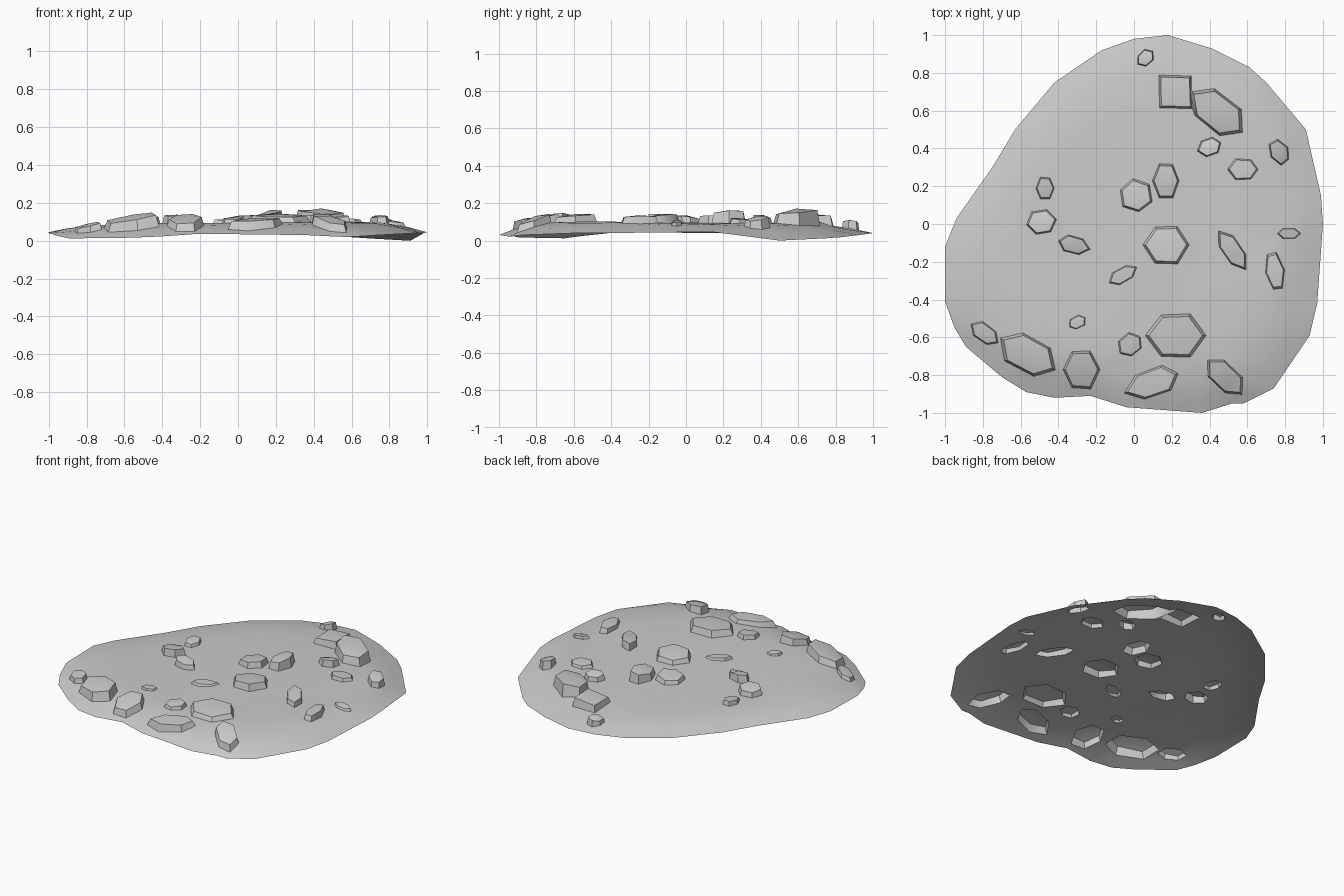
import bpy, math, random
from mathutils import Vector
from mathutils.geometry import delaunay_2d_cdt

if "Cube" in bpy.data.objects:
    bpy.data.objects.remove(bpy.data.objects["Cube"])

random.seed(4)

# Outline of the ground patch, counter-clockwise (x, y, z)
RIM = [(.18, 1, .04), (0, .98, .04), (-.17, .92, .04), (-.42, .75, .04), (-.63, .5, .04),
       (-.75, .3, .04), (-.94, .03, .04), (-1, -.12, .045), (-1, -.41, .04), (-.95, -.55, .025),
       (-.89, -.65, .012), (-.7, -.81, .015), (-.57, -.89, .016), (-.42, -.92, .022),
       (-.23, -.91, .035), (-.04, -.97, .035), (.36, -1, .03), (.52, -.95, .022), (.58, -.95, .02),
       (.74, -.87, .03), (.93, -.59, .04), (.97, -.42, .04), (1, 0, .045), (.99, .15, .045),
       (.91, .5, 0), (.7, .75, .012), (.61, .83, .018), (.41, .93, .03)]

# Stones: centre x, y, radius x, y, turn in degrees, height
STONES = [
    (.22, .70, .12, .13, 45, .055), (.44, .59, .17, .10, -38, .08), (.40, .41, .065, .05, 20, .045),
    (.17, .23, .07, .10, 0, .068), (.01, .15, .09, .09, -20, .04), (.17, -.11, .115, .11, 0, .045),
    (-.49, .01, .08, .07, 10, .05), (-.47, .19, .05, .065, 0, .03), (-.32, -.11, .085, .05, -15, .05),
    (.52, -.14, .12, .055, -55, .045), (.745, -.25, .05, .11, 10, .04), (.77, .38, .05, .07, 30, .055),
    (.22, -.59, .15, .125, 0, .045), (-.56, -.69, .17, .10, -30, .06), (-.79, -.58, .09, .05, -35, .035),
    (-.28, -.77, .10, .115, 0, .05), (.10, -.84, .15, .08, 20, .045), (.48, -.81, .13, .07, -45, .05),
    (-.02, -.64, .07, .06, 40, .03), (-.30, -.52, .05, .035, 30, .015), (-.06, -.27, .08, .04, 30, .018),
    (.58, .29, .08, .06, 0, .025), (.82, -.05, .06, .03, 0, .02), (.06, .88, .05, .04, 40, .045)]


def rim_hit(x, y):
    """Relative distance from centre (1 = on rim) and rim height in that direction."""
    for a, b in zip(RIM, RIM[1:] + RIM[:1]):
        ex, ey = b[0] - a[0], b[1] - a[1]
        det = x * ey - y * ex
        if abs(det) < 1e-9:
            continue
        t = (a[0] * ey - a[1] * ex) / det
        s = (a[0] * y - a[1] * x) / det
        if t > 0 and -1e-6 <= s <= 1 + 1e-6:
            return 1 / t, a[2] + s * (b[2] - a[2])
    return 0, .04


def ground(x, y):
    q, edge = rim_hit(x, y)
    inner = .092 + .01 * x - .008 * y + .004 * math.sin(5 * x + 1) * math.cos(4 * y)
    k = min(1, max(0, (1 - q) / .32))
    k = 1 - (1 - k) ** 2
    return edge + (inner - edge) * k


pts, edges, final = [], [], []


def add(x, y, z, dx=0, dy=0):
    pts.append(Vector((x, y)))
    final.append(Vector((x + dx, y + dy, z)))


def loop(start, n):
    edges.extend((start + i, start + (i + 1) % n) for i in range(n))


# Rim loop
for x, y, z in RIM:
    add(x, y, z)
loop(0, len(RIM))

# Stones: base loop in the ground and a smaller, tilted top loop
for k, (cx, cy, rx, ry, turn, h) in enumerate(STONES):
    n = 4 if k == 0 else 6
    a0 = math.radians(turn)
    offs = []
    for i in range(n):
        a = 2 * math.pi * i / n
        r = random.uniform(.95, 1.08)
        u, v = rx * r * math.cos(a), ry * r * math.sin(a)
        offs.append((u * math.cos(a0) - v * math.sin(a0), u * math.sin(a0) + v * math.cos(a0)))
    tilt = random.uniform(0, 6.28)
    for scale, push, lift in ((1, 0, 0), (.72, .16, .8)):
        start = len(pts)
        for ox, oy in offs:
            x, y = cx + ox * scale, cy + oy * scale
            lean = 1 + .25 * math.cos(math.atan2(oy, ox) - tilt)
            add(x, y, ground(x, y) + h * lift * lean, ox * push, oy * push)
        loop(start, n)
    add(cx, cy, ground(cx, cy) + h)

# Loose ground points between the stones
for ring, count in ((.92, 28), (.82, 24), (.66, 20), (.45, 14), (.22, 7)):
    for i in range(count):
        a = 2 * math.pi * (i + .5 * (count % 4 == 0)) / count
        q, _ = rim_hit(math.cos(a), math.sin(a))
        x, y = ring * math.cos(a) / q, ring * math.sin(a) / q
        if all(math.hypot(x - s[0], y - s[1]) > max(s[2], s[3]) * 1.15 for s in STONES):
            add(x, y, ground(x, y))

# Join everything into one triangulated open sheet
co, _, faces, origin, _, _ = delaunay_2d_cdt(pts, edges, [], 1, 1e-5)
verts = [final[o[0]] if o else Vector((c.x, c.y, ground(c.x, c.y) + .02)) for c, o in zip(co, origin)]
mesh = bpy.data.meshes.new("stony_ground")
mesh.from_pydata([tuple(v) for v in verts], [], [tuple(f) for f in faces])
mesh.update()
obj = bpy.data.objects.new("stony_ground", mesh)
bpy.context.collection.objects.link(obj)
bpy.context.view_layer.objects.active = obj
obj.select_set(True)
bpy.ops.object.shade_smooth_by_angle(angle=math.radians(40))
